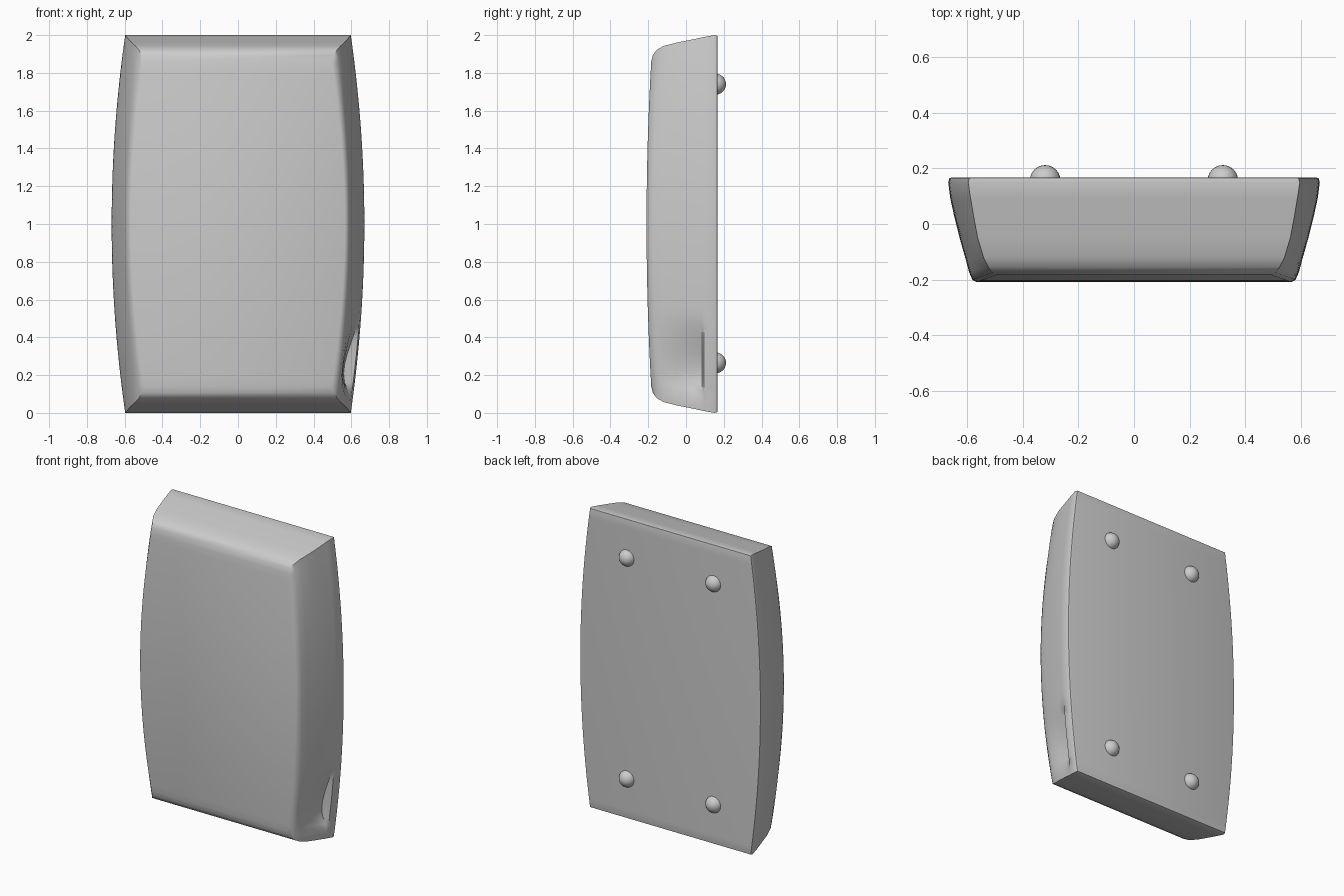
import bpy, bmesh, math

if "Cube" in bpy.data.objects:
    bpy.data.objects.remove(bpy.data.objects["Cube"])

ROWS = 40
# Cross-section levels, back to front:
# y, half width at ends, half width at middle, end inset, forward bow, thumb dent
LEVELS = [
    (0.168, 0.580, 0.652, 0.012, 0.0, 0.0),
    (0.165, 0.593, 0.665, 0.003, 0.0, 0.0),
    (0.150, 0.597, 0.669, 0.000, 0.0, 0.0),
    (0.095, 0.589, 0.662, 0.010, 0.0, 0.0),
    (0.085, 0.587, 0.660, 0.012, 0.0, 0.055),
    (0.030, 0.578, 0.648, 0.024, 0.0, 0.050),
    (-0.050, 0.563, 0.628, 0.040, 0.0, 0.030),
    (-0.120, 0.542, 0.606, 0.058, 0.008, 0.010),
    (-0.155, 0.525, 0.594, 0.078, 0.018, 0.0),
    (-0.175, 0.510, 0.582, 0.105, 0.026, 0.0),
    (-0.184, 0.495, 0.566, 0.140, 0.025, 0.0),
]


def dent(z):
    s = (z - 0.10) / 0.42
    return math.sin(math.pi * s ** 0.6) ** 1.3 if 0 < s < 1 else 0.0


def smooth(obj, angle):
    bpy.ops.object.select_all(action='DESELECT')
    obj.select_set(True)
    bpy.context.view_layer.objects.active = obj
    bpy.ops.object.shade_smooth_by_angle(angle=math.radians(angle))


# Barrel-sided cover shell lofted through the levels
bm = bmesh.new()
rings = []
for y, end, mid, inset, bow, dip in LEVELS:
    right, left = [], []
    for i in range(ROWS + 1):
        t = 2 * i / ROWS - 1
        z = 1 + t * (1 - inset)
        half = end + (mid - end) * (1 - t * t)
        yy = y - bow * (1 - t * t)
        right.append(bm.verts.new((half - dip * dent(z), yy, z)))
        left.append(bm.verts.new((-half, yy, z)))
    rings.append((right, left))

for (r0, l0), (r1, l1) in zip(rings, rings[1:]):
    a, b = r0 + l0[::-1], r1 + l1[::-1]
    n = len(a)
    for i in range(n):
        j = (i + 1) % n
        bm.faces.new((a[i], a[j], b[j], b[i]))

# Back and front panels
for right, left in (rings[0], rings[-1]):
    for i in range(ROWS):
        bm.faces.new((right[i], right[i + 1], left[i + 1], left[i]))
bmesh.ops.recalc_face_normals(bm, faces=bm.faces)
mesh = bpy.data.meshes.new("cover_shell")
bm.to_mesh(mesh)
bm.free()
shell = bpy.data.objects.new("cover_shell", mesh)
bpy.context.collection.objects.link(shell)
smooth(shell, 42)

# Four domed mounting pegs on the back
for x in (-0.32, 0.32):
    for z in (0.265, 1.74):
        bpy.ops.mesh.primitive_uv_sphere_add(segments=24, ring_count=14,
                                             radius=0.055, location=(x, 0.157, z))
        peg = bpy.context.object
        peg.name = "mounting_peg"
        smooth(peg, 60)
